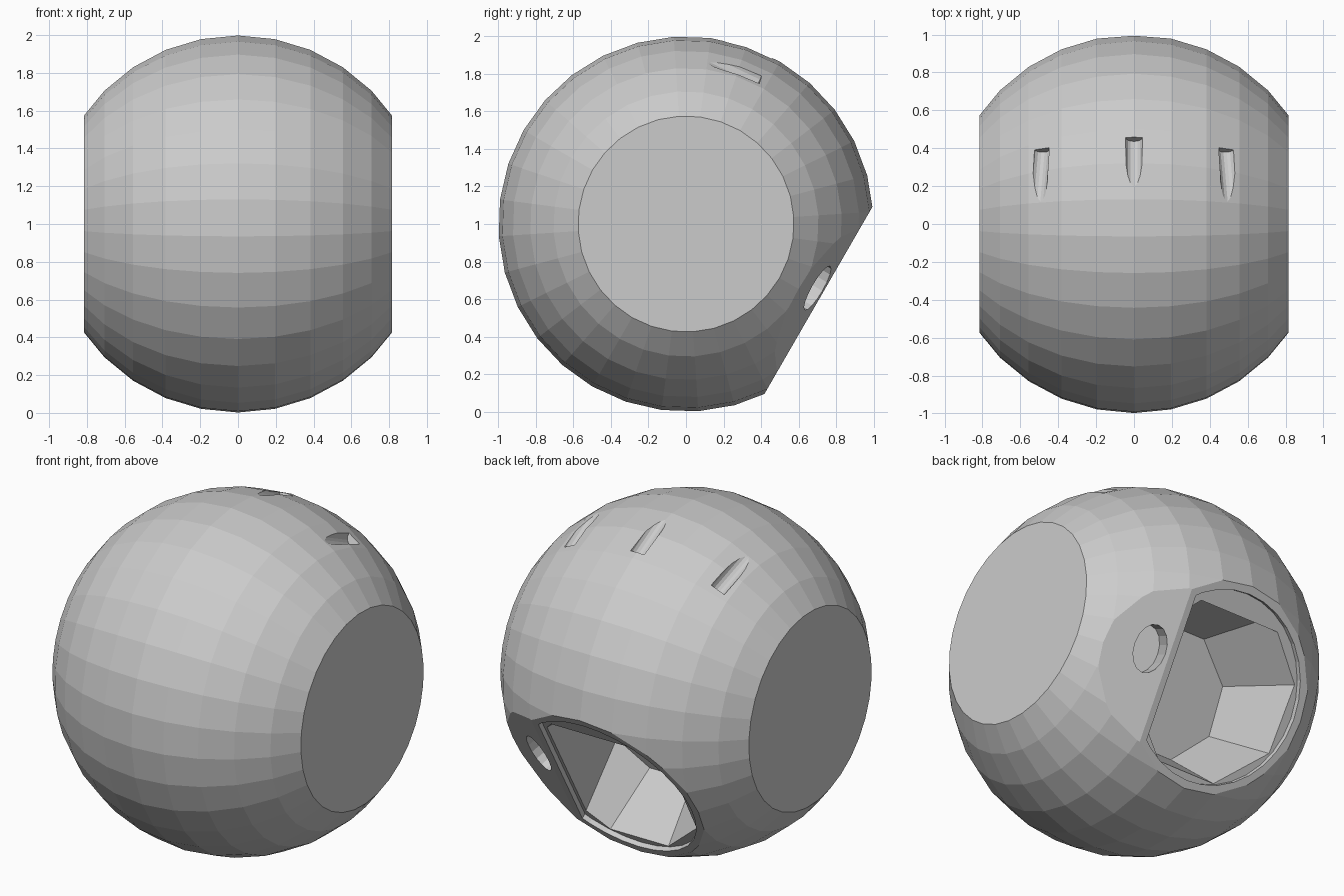
import bpy, bmesh
from math import radians, sqrt
from mathutils import Vector, Matrix

if "Cube" in bpy.data.objects:
    bpy.data.objects.remove(bpy.data.objects["Cube"])

# Local frame: socket faces +y; whole ball is then tilted about x and lifted
PLACE = Matrix.Translation((0, 0, 1)) @ Matrix.Rotation(radians(-30), 4, 'X')
FLAT = Vector((0.33, 0.944, 0)).normalized()


def to_object(name, bm, matrix):
    bm.transform(matrix)
    bmesh.ops.recalc_face_normals(bm, faces=bm.faces)
    mesh = bpy.data.meshes.new(name)
    bm.to_mesh(mesh)
    bm.free()
    ob = bpy.data.objects.new(name, mesh)
    bpy.context.collection.objects.link(ob)
    return ob


def slice_off(bm, co, no):
    """Cut away everything beyond a plane and cap the cut."""
    geom = bm.verts[:] + bm.edges[:] + bm.faces[:]
    cut = bmesh.ops.bisect_plane(bm, geom=geom, plane_co=co, plane_no=no, clear_outer=True)
    edges = [e for e in cut['geom_cut'] if isinstance(e, bmesh.types.BMEdge)]
    bmesh.ops.contextual_create(bm, geom=edges)


def rod(bm, start, end, r1, r2, sides, spin=0.0):
    """Cone or cylinder between two points."""
    start, end = Vector(start), Vector(end)
    d = end - start
    m = (Matrix.Translation((start + end) / 2) @ d.to_track_quat('Z', 'Y').to_matrix().to_4x4()
         @ Matrix.Rotation(spin, 4, 'Z'))
    bmesh.ops.create_cone(bm, cap_ends=True, segments=sides, radius1=r1, radius2=r2,
                          depth=d.length, matrix=m)


# Ball with its poles on x, flat sides, flat socket face and small slanted flat
bm = bmesh.new()
bmesh.ops.create_uvsphere(bm, u_segments=32, v_segments=16, radius=1,
                          matrix=Matrix.Rotation(radians(90), 4, 'Y'))
slice_off(bm, (0.815, 0, 0), (1, 0, 0))
slice_off(bm, (-0.815, 0, 0), (-1, 0, 0))
slice_off(bm, (0, 0.815, 0), (0, 1, 0))
slice_off(bm, FLAT * 0.891, FLAT)
ball = to_object("ball", bm, PLACE)
cutters = []

# Socket: shallow round rim, then a tapering eight-sided pocket
bm = bmesh.new()
rod(bm, (0, 1, 0), (0, 0.785, 0), 0.53, 0.53, 32)
slice_off(bm, (0.33, 0, 0), (1, 0, 0))
cutters.append(to_object("rim_cutter", bm, PLACE))
bm = bmesh.new()
rod(bm, (0, 0.83, -0.02), (0, 0.36, -0.07), 0.53, 0.37, 8, radians(22.5))
slice_off(bm, (0.31, 0, 0), (1, 0, 0))
cutters.append(to_object("pocket_cutter", bm, PLACE))

# Oval blind hole in the slanted flat
bm = bmesh.new()
bmesh.ops.create_cone(bm, cap_ends=True, segments=16, radius1=1, radius2=1, depth=0.3)
side = Vector((0, 0, 1)).cross(FLAT)
spot = Vector((0.474, 0.775, 0.055))
frame = Matrix((side * 0.09, Vector((0, 0, 0.135)), FLAT)).transposed().to_4x4()
cutters.append(to_object("hole_cutter", bm, PLACE @ Matrix.Translation(spot) @ frame))

# Three slanting round-bottomed grooves on top
for x, y0, y1 in ((0, 0.19, 0.46), (0.49, 0.11, 0.40), (-0.49, 0.11, 0.40)):
    a = Vector((x, y0, sqrt(1 - x * x - y0 * y0)))
    b = Vector((x, y1, sqrt(1 - x * x - y1 * y1)))
    r = 0.045
    a2 = a * (1 + r)
    b2 = b * (1 - 0.05 + r)
    bm = bmesh.new()
    rod(bm, a2 - (b2 - a2) * 0.3, b2, r, r, 16)
    cutters.append(to_object("groove_cutter", bm, Matrix.Translation((0, 0, 1))))

# Carve everything, then discard the cutters
for c in cutters:
    c.hide_render = True
    mod = ball.modifiers.new(c.name, 'BOOLEAN')
    mod.operation = 'DIFFERENCE'
    mod.solver = 'EXACT'
    mod.object = c
bpy.context.view_layer.update()
result = bpy.data.meshes.new_from_object(ball.evaluated_get(bpy.context.evaluated_depsgraph_get()))
ball.modifiers.clear()
ball.data = result
for c in cutters:
    bpy.data.objects.remove(c)
